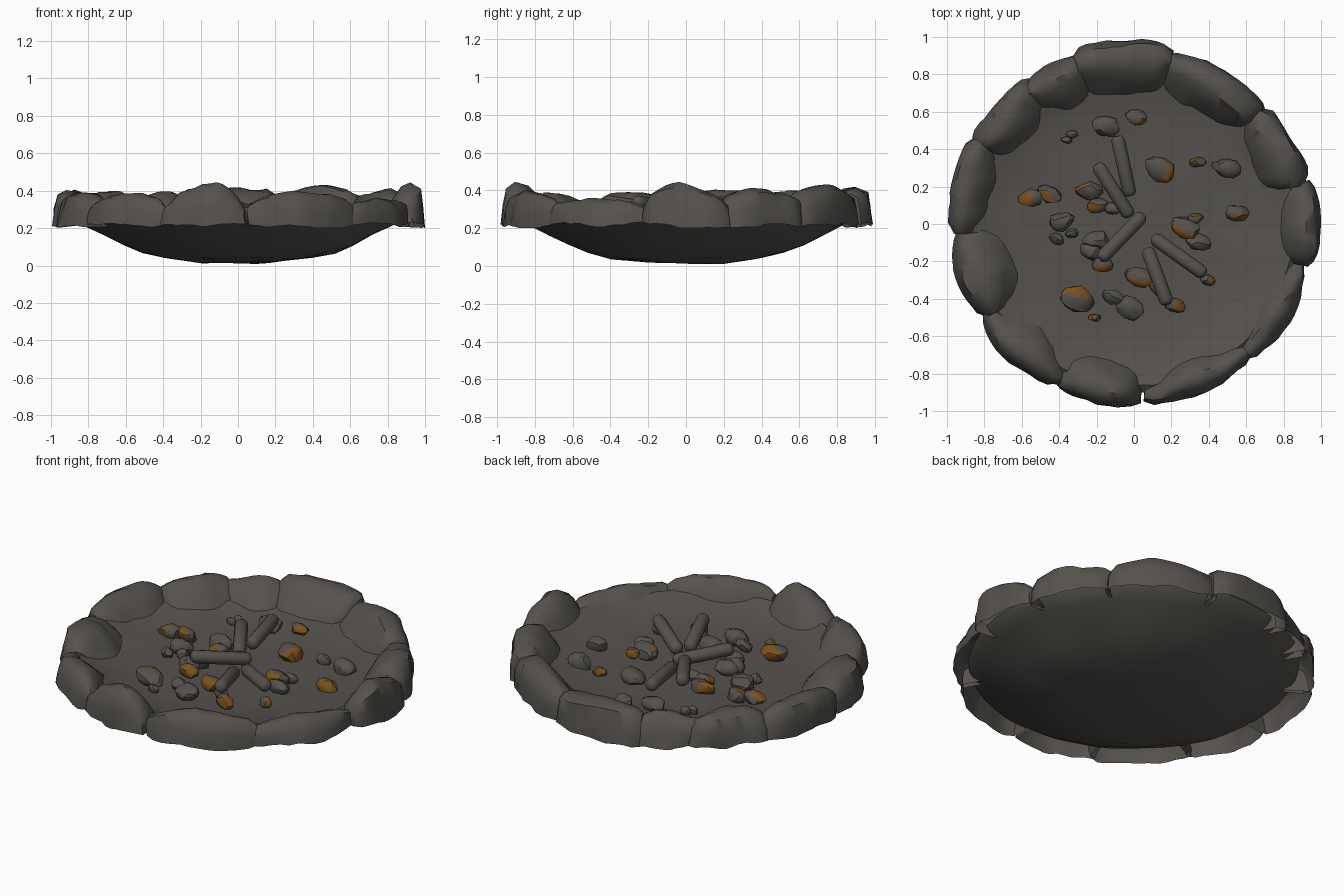
import bpy, bmesh, math, random
from mathutils import Vector, Matrix, noise

random.seed(4)
if "Cube" in bpy.data.objects:
    bpy.data.objects.remove(bpy.data.objects["Cube"])


def material(name, color):
    mat = bpy.data.materials.new(name)
    mat.use_nodes = True
    mat.diffuse_color = color
    mat.node_tree.nodes["Principled BSDF"].inputs["Base Color"].default_value = color
    return mat


STONE = material("dark stone", (0.092, 0.085, 0.075, 1))
EMBER = material("ember orange", (0.21, 0.085, 0.011, 1))


def finish(name, bm, angle=35):
    bmesh.ops.recalc_face_normals(bm, faces=bm.faces[:])
    mesh = bpy.data.meshes.new(name)
    bm.to_mesh(mesh)
    bm.free()
    mesh.materials.append(STONE)
    mesh.materials.append(EMBER)
    obj = bpy.data.objects.new(name, mesh)
    bpy.context.collection.objects.link(obj)
    bpy.ops.object.select_all(action="DESELECT")
    obj.select_set(True)
    bpy.context.view_layer.objects.active = obj
    bpy.ops.object.shade_smooth_by_angle(angle=math.radians(angle))


def roughen(verts, scale, amount):
    for v in verts:
        v.co += noise.noise_vector(v.co * scale) * amount


def loft(bm, rings, around=True):
    """Skin a list of equally long rings of points and cap both ends."""
    rows = [[bm.verts.new(p) for p in ring] for ring in rings]
    for a, b in zip(rows, rows[1:]):
        for i in range(len(a) if around else len(a) - 1):
            j = (i + 1) % len(a)
            bm.faces.new((a[i], a[j], b[j], b[i]))
    bm.faces.new(rows[0])
    bm.faces.new(rows[-1])


def polar(r, a, z):
    return Vector((r * math.cos(a), r * math.sin(a), z))


# Shallow bowl: underside and dished floor in one skin
profile = [(0.03, 0.012), (0.2, 0.016), (0.4, 0.04), (0.52, 0.07), (0.62, 0.11),
           (0.72, 0.16), (0.82, 0.212), (0.88, 0.25), (0.9, 0.28), (0.86, 0.31),
           (0.77, 0.278), (0.66, 0.253), (0.5, 0.24), (0.3, 0.235), (0.03, 0.234)]
SIDES = 56
bm = bmesh.new()
loft(bm, [[polar(r, math.tau * i / SIDES, z) for i in range(SIDES)] for r, z in profile])
roughen(bm.verts, 5, 0.013)
finish("bowl", bm, 50)

# Rim stones: start angle, end angle, inner radius, outer radius, top height, end drop
stones = [
    (77, 110, 0.67, 0.99, 0.43, 0.15), (41, 79, 0.67, 0.96, 0.44, 0.35),
    (13, 42, 0.68, 0.97, 0.41, 0.2), (-14, 14, 0.75, 1.00, 0.44, 0.45),
    (-50, -14, 0.76, 0.98, 0.36, 0.2), (-87, -48, 0.76, 0.98, 0.40, 0.35),
    (-117, -88, 0.70, 0.99, 0.44, 0.55), (-149, -116, 0.74, 0.99, 0.39, 0.35),
    (-177, -148, 0.64, 0.99, 0.40, 0.3), (152, 183, 0.74, 1.01, 0.41, 0.25),
    (126, 154, 0.70, 0.99, 0.40, 0.3), (106, 130, 0.69, 0.96, 0.39, 0.25)]
# open underneath, so each stone is a shell resting on the bowl
section = [(0, 0.05), (0.1, 0.3), (0.28, 0.62), (0.5, 0.93), (0.7, 1),
           (0.88, 0.87), (0.97, 0.48), (1, 0)]
STEPS = 12
BASE = 0.212
for n, (start, end, inner, outer, top, drop) in enumerate(stones):
    bm = bmesh.new()
    rings = []
    lean = random.uniform(-0.3, 0.3)
    for s in range(STEPS + 1):
        t = 2 * s / STEPS - 1
        a = math.radians(start + (end - start) * s / STEPS)
        # the ends taper, and the crest leans to one side
        lift = (top - BASE) * (1 - drop * abs(t - lean * (1 - t * t)) ** 2)
        pinch = 0.018 if abs(t) > 0.99 else 0
        r0 = inner + 0.07 * t * t + pinch
        r1 = outer - 0.02 * t * t - pinch
        rings.append([polar(r0 + (r1 - r0) * u, a, BASE + v * (lift - pinch)) for u, v in section])
    loft(bm, rings, around=False)
    roughen(bm.verts, 5, 0.026)
    roughen(bm.verts, 13, 0.012)
    for v in bm.verts:
        v.co.z = max(v.co.z, 0.2)
        flat = Vector((v.co.x, v.co.y, 0))
        if flat.length > 1:
            v.co -= flat * (1 - 1 / flat.length)
    finish(f"rim_stone_{n + 1}", bm, 48)

# Charred logs: outer end and inner end
logs = [((-0.09, 0.47), (-0.02, 0.15)), ((-0.20, 0.32), (-0.02, 0.04)),
        ((-0.18, -0.19), (0.05, 0.05)), ((0.38, -0.27), (0.10, -0.07)),
        ((0.18, -0.43), (0.07, -0.13))]
for n, (far, near) in enumerate(logs):
    a, b = Vector((*far, 0.34)), Vector((*near, 0.295 + 0.025 * (n < 2)))
    axis = b - a
    place = Matrix.Translation(a) @ axis.to_track_quat("Z", "Y").to_matrix().to_4x4()
    ends = [(0, 0.018), (0.03, 0.031), (0.08, 0.037), (0.92, 0.037), (0.97, 0.031), (1, 0.018)]
    bm = bmesh.new()
    loft(bm, [[place @ polar(r, math.tau * i / 12, f * axis.length) for i in range(12)]
              for f, r in ends])
    finish(f"log_{n + 1}", bm, 60)

# Coals: x, y, half width, and for glowing ones the compass angle of the glow
hot = [(0.01, 0.57, 0.055, -45), (0.14, 0.29, 0.085, -40), (0.34, 0.33, 0.04, 150),
       (0.55, 0.06, 0.065, -60), (0.28, -0.02, 0.08, -120), (0.33, 0.03, 0.04, 90),
       (-0.55, 0.14, 0.065, 200), (-0.45, 0.16, 0.065, 230), (-0.24, 0.18, 0.07, 160),
       (-0.20, 0.10, 0.055, 200), (-0.17, -0.22, 0.06, -80), (-0.30, -0.40, 0.095, 80),
       (0.21, -0.43, 0.06, -60), (0.39, -0.30, 0.04, 0), (0.03, -0.28, 0.075, -90),
       (-0.21, -0.5, 0.03, 180), (0.13, -0.35, 0.05, 100)]
cold = [(-0.15, 0.52, 0.075), (-0.33, 0.48, 0.03), (-0.36, 0.45, 0.028), (0.49, 0.30, 0.075),
        (-0.39, 0.01, 0.07), (-0.41, -0.08, 0.04), (-0.33, -0.05, 0.035), (-0.20, -0.09, 0.07),
        (-0.22, -0.15, 0.065), (0.34, -0.10, 0.065), (-0.11, -0.39, 0.055), (-0.02, -0.45, 0.08),
        (-0.11, 0.08, 0.045)]
for n, (x, y, size, *glow) in enumerate(hot + cold):
    bm = bmesh.new()
    bmesh.ops.create_icosphere(bm, subdivisions=2, radius=1)
    # chop flat facets off a ball
    for k in range(7):
        d = Vector([random.gauss(0, 1) for _ in range(3)]).normalized()
        for v in bm.verts:
            v.co -= d * max(0, v.co.dot(d) - 0.74)
    height = min(0.05, 0.02 + size * 0.4)
    spin = random.uniform(-0.5, 0.2)
    bm.normal_update()
    for angle in glow:
        toward = polar(1, math.radians(angle) - spin, 0.25).normalized()
        for f in bm.faces:
            f.material_index = int(f.normal.dot(toward) > 0.42)
    bm.transform(Matrix.Translation((x, y, 0.24 + height * 0.55))
                 @ Matrix.Rotation(spin, 4, "Z")
                 @ Matrix.Diagonal((size * 1.15, size * 0.78, height, 1)))
    finish(f"coal_{n + 1}", bm, 30)
